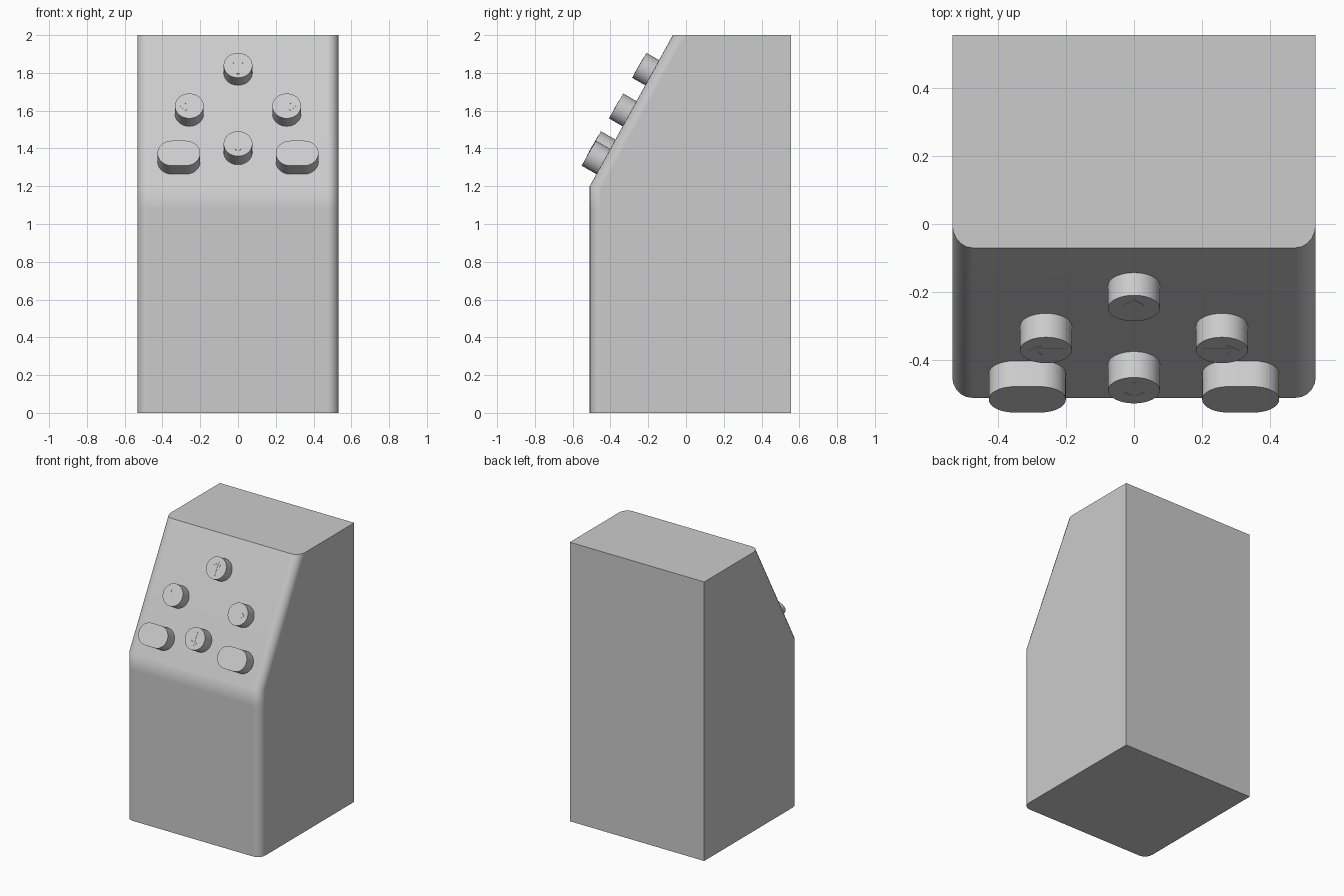
import bpy, bmesh
from math import pi, cos, sin, radians
from mathutils import Matrix, Vector

if "Cube" in bpy.data.objects:
    bpy.data.objects.remove(bpy.data.objects["Cube"])


def make_object(name, bm, matrix=None):
    bmesh.ops.recalc_face_normals(bm, faces=bm.faces)
    mesh = bpy.data.meshes.new(name)
    bm.to_mesh(mesh)
    bm.free()
    ob = bpy.data.objects.new(name, mesh)
    bpy.context.collection.objects.link(ob)
    if matrix:
        ob.matrix_world = matrix
    bpy.ops.object.select_all(action='DESELECT')
    ob.select_set(True)
    bpy.context.view_layer.objects.active = ob
    bpy.ops.object.shade_smooth_by_angle(angle=radians(35))
    return ob


def prism(points, offset):
    """Closed outline extruded along the offset vector."""
    bm = bmesh.new()
    face = bm.faces.new([bm.verts.new(p) for p in points])
    res = bmesh.ops.extrude_face_region(bm, geom=[face], use_keep_orig=True)
    verts = [v for v in res['geom'] if isinstance(v, bmesh.types.BMVert)]
    bmesh.ops.translate(bm, verts=verts, vec=offset)
    return bm


# Housing: side profile with sloped control face, rounded front corners
W = 0.533
profile = [(0.555, 0), (0.555, 2), (-0.07, 2), (-0.51, 1.2), (-0.51, 1.08), (-0.51, 0)]
bm = prism([(-W, y, z) for y, z in profile], (2 * W, 0, 0))
front = [e for e in bm.edges
         if all(v.co.y < 0 for v in e.verts)
         and abs(e.verts[0].co.x - e.verts[1].co.x) < 1e-5]
bmesh.ops.bevel(bm, geom=front, offset=0.06, segments=5, profile=0.5, affect='EDGES')
housing = make_object("housing", bm)
wn = housing.modifiers.new("flat_face_normals", 'WEIGHTED_NORMAL')
wn.keep_sharp = True

# Buttons: stadium outlines, caps tilted 60 degrees about x
R = 0.076
TILT = Matrix.Rotation(radians(60), 4, 'X')


def button(name, cap, half_straight=0.0):
    pts = []
    n = 24
    for side in (1, -1):
        start = -pi / 2 if side == 1 else pi / 2
        for i in range(n + (1 if half_straight else 0)):
            a = start + pi * i / n
            pts.append((side * half_straight + R * cos(a), R * sin(a), 0))
    make_object(name, prism(pts, (0, 0, -0.12)), Matrix.Translation(cap) @ TILT)


# Thin arrow marks on the round caps
ARROW = [(-0.007, -0.052), (0.007, -0.052), (0.007, 0.028), (0.022, 0.012),
         (0.029, 0.019), (0, 0.05), (-0.029, 0.019), (-0.022, 0.012), (-0.007, 0.028)]


def arrow(name, cap, angle):
    bm = prism([(x, y, -0.002) for x, y in ARROW], (0, 0, 0.0035))
    make_object(name, bm, Matrix.Translation(cap) @ TILT @ Matrix.Rotation(radians(angle), 4, 'Z'))


for name, cap, angle in [("up", (0, -0.247, 1.84), 0),
                         ("down", (0, -0.488, 1.425), 180),
                         ("left", (-0.258, -0.370, 1.625), 90),
                         ("right", (0.258, -0.370, 1.625), -90)]:
    button(name + "_button", Vector(cap))
    arrow(name + "_arrow", Vector(cap), angle)

for name, x in (("left_wide_button", -0.313), ("right_wide_button", 0.313)):
    button(name, Vector((x, -0.515, 1.375)), 0.037)
